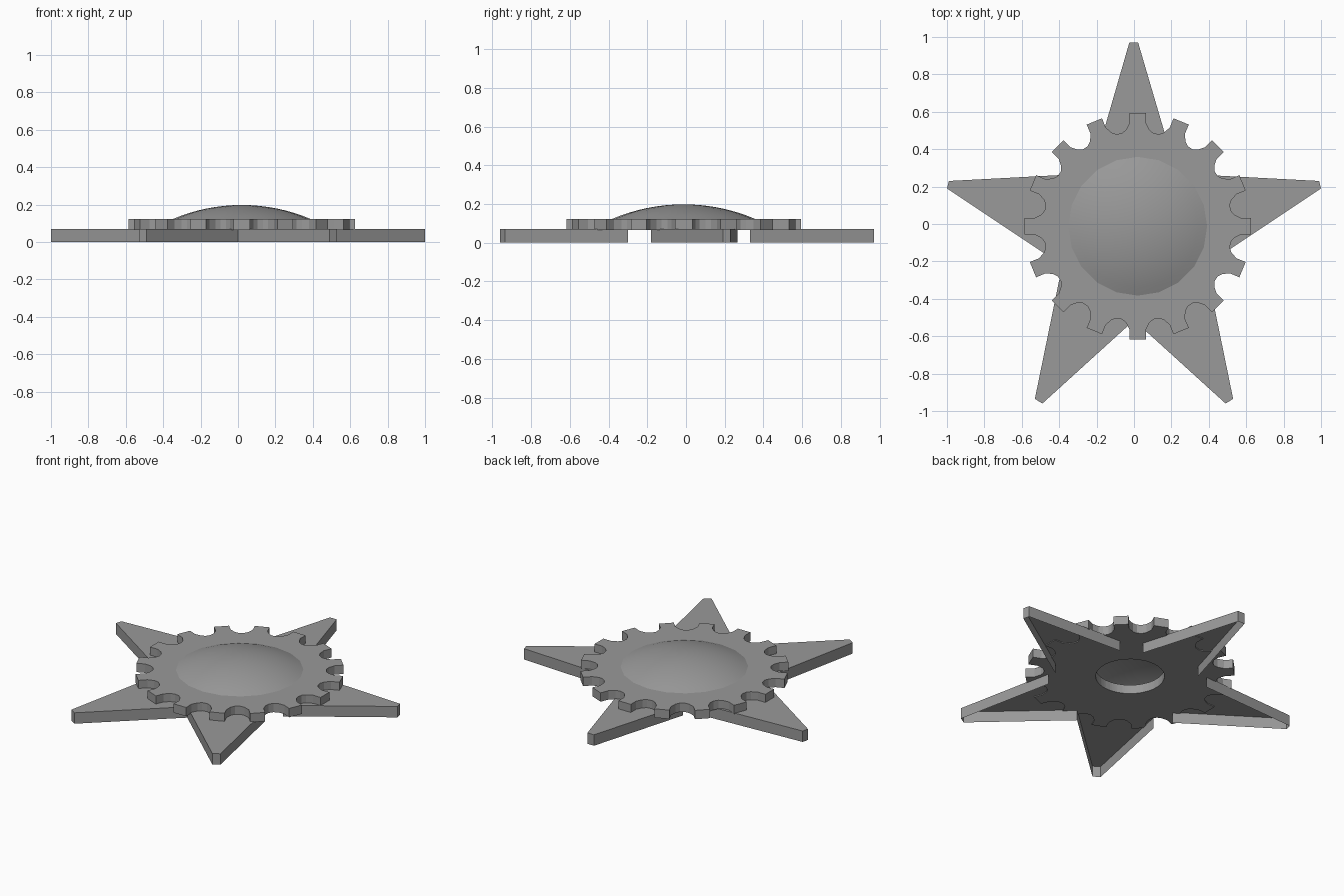
import bpy
import math

cube = bpy.data.objects.get("Cube")
if cube:
    bpy.data.objects.remove(cube, do_unlink=True)

grey = bpy.data.materials.new("plain grey")
grey.use_nodes = True
COLOUR = (0.32, 0.32, 0.32, 1)
grey.diffuse_color = COLOUR
grey.node_tree.nodes["Principled BSDF"].inputs["Base Color"].default_value = COLOUR

CX, CY = 0.02, -0.012      # shared centre of gear and dome
ARM_TOP = 0.07
GEAR_LOW, GEAR_TOP = 0.065, 0.122


def add_object(name, verts, faces):
    mesh = bpy.data.meshes.new(name)
    mesh.from_pydata(verts, [], faces)
    mesh.materials.append(grey)
    obj = bpy.data.objects.new(name, mesh)
    bpy.context.collection.objects.link(obj)
    return obj


def bridge(a, b, count):
    """Quads between two closed rings that start at indices a and b."""
    return [(a + i, a + (i + 1) % count, b + (i + 1) % count, b + i)
            for i in range(count)]


def add_arm(name, outline):
    """Arm with a top and three walls, open underneath and at its base."""
    n = len(outline)
    verts = [(x, y, z) for z in (0, ARM_TOP) for x, y in outline]
    walls = [(i, i + 1, n + i + 1, n + i) for i in range(n - 1)]
    add_object(name, verts, walls + [tuple(range(n, 2 * n))])


# Star arms, each outline running base, tip, tip, base counterclockwise
side = [(0.445, -0.18), (1.0, 0.19), (0.99, 0.23), (0.33, 0.265)]
lower = [(0.0, -0.515), (0.49, -0.96), (0.53, -0.935), (0.4, -0.3)]
add_arm("back_arm", [(0.21, 0.33), (0.022, 0.97), (-0.025, 0.97), (-0.21, 0.33)])
for part, outline in (("side_arm", side), ("front_arm", lower)):
    add_arm("left_" + part, outline)
    add_arm("right_" + part, [(-x, y) for x, y in reversed(outline)])

# Gear ring: square teeth with rounded valleys and a round centre hole
TEETH = 16
HALF_TOOTH = [(0.608, 0.073), (0.555, 0.079), (0.52, 0.12), (0.505, 0.165)]
tooth = [(r, -a) for r, a in reversed(HALF_TOOTH)] + HALF_TOOTH
rim = [(r, a + k * math.tau / TEETH) for k in range(TEETH) for r, a in tooth]
hole = [(0.2, a) for r, a in rim]
count = len(rim)
verts = [(CX + r * math.cos(a), CY + r * math.sin(a), z)
         for ring, z in ((rim, GEAR_LOW), (rim, GEAR_TOP),
                         (hole, GEAR_TOP), (hole, GEAR_LOW))
         for r, a in ring]
faces = []
for k in range(4):
    faces += bridge(k * count, (k + 1) % 4 * count, count)
add_object("gear_ring", verts, faces)

# Shallow smooth dome, a spherical cap open below
SIDES, RINGS = 20, 8
RADIUS, HEIGHT = 0.371, 0.076
ball = (RADIUS ** 2 + HEIGHT ** 2) / (2 * HEIGHT)
spread = math.asin(RADIUS / ball)
verts, faces = [], []
for k in range(RINGS):
    tilt = spread * (1 - k / RINGS)
    r = ball * math.sin(tilt)
    z = GEAR_TOP + HEIGHT - ball * (1 - math.cos(tilt))
    verts += [(CX + r * math.cos(i * math.tau / SIDES),
               CY + r * math.sin(i * math.tau / SIDES), z) for i in range(SIDES)]
    if k:
        faces += bridge((k - 1) * SIDES, k * SIDES, SIDES)
verts.append((CX, CY, GEAR_TOP + HEIGHT))
last = (RINGS - 1) * SIDES
faces += [(last + i, last + (i + 1) % SIDES, len(verts) - 1) for i in range(SIDES)]
dome = add_object("dome", verts, faces)
dome.data.shade_smooth()
